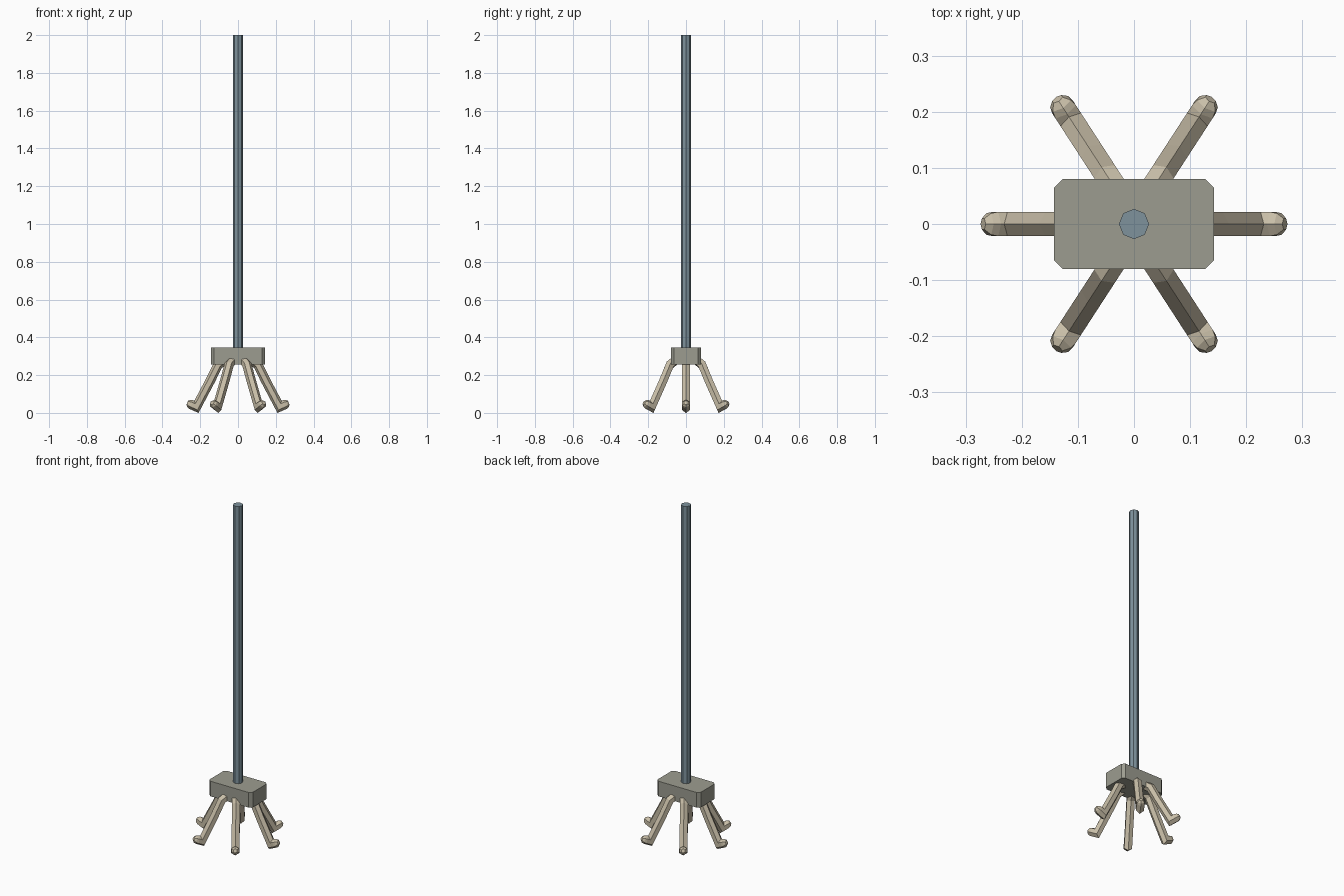
import bpy, bmesh, math
from mathutils import Vector

if "Cube" in bpy.data.objects:
    bpy.data.objects.remove(bpy.data.objects["Cube"])


def material(name, color):
    m = bpy.data.materials.new(name)
    m.diffuse_color = (*color, 1)
    m.use_nodes = True
    m.node_tree.nodes["Principled BSDF"].inputs["Base Color"].default_value = m.diffuse_color
    return m


STEEL = material("blue_grey", (0.21, 0.29, 0.335))
STONE = material("warm_grey", (0.335, 0.335, 0.28))
BONE = material("pale_tan", (0.58, 0.515, 0.39))


def make_object(name, bm, mat):
    bmesh.ops.recalc_face_normals(bm, faces=bm.faces)
    mesh = bpy.data.meshes.new(name)
    bm.to_mesh(mesh)
    bm.free()
    mesh.materials.append(mat)
    obj = bpy.data.objects.new(name, mesh)
    bpy.context.collection.objects.link(obj)
    return obj


def prism(name, outline, z0, z1, mat):
    bm = bmesh.new()
    face = bm.faces.new([bm.verts.new((x, y, z0)) for x, y in outline])
    ext = bmesh.ops.extrude_face_region(bm, geom=[face])["geom"]
    top = [v for v in ext if isinstance(v, bmesh.types.BMVert)]
    bmesh.ops.translate(bm, verts=top, vec=(0, 0, z1 - z0))
    return make_object(name, bm, mat)


# Octagonal pole
prism("pole", [(0.027 * math.cos(i * math.pi / 4), 0.027 * math.sin(i * math.pi / 4))
               for i in range(8)], 0.30, 2.0, STEEL)

# Block with chamfered vertical corners
W, D, C = 0.143, 0.08, 0.016
prism("block", [(W - C, -D), (W, -D + C), (W, D - C), (W - C, D),
                (-W + C, D), (-W, D - C), (-W, -D + C), (-W + C, -D)],
      0.255, 0.345, STONE)

# Leg centre line as (outward distance, height), with the foot turned up
PATH = [(0.06, 0.285), (0.105, 0.255), (0.147, 0.17), (0.22, 0.032), (0.247, 0.044)]
RADIUS = 0.025


def leg(name, angle, origin):
    out = Vector((math.cos(angle), math.sin(angle), 0))
    side = Vector((-out.y, out.x, 0))
    base = Vector((*origin, 0))
    pts = [Vector(p) for p in PATH]
    dirs = [(b - a).normalized() for a, b in zip(pts, pts[1:])]
    rings = []
    for i, p in enumerate(pts):
        a, b = dirs[max(i - 1, 0)], dirs[min(i, len(dirs) - 1)]
        t = (a + b).normalized()
        rings.append((p, t, RADIUS / t.dot(a), RADIUS))
    # Rounded toe
    p, t = pts[-1], dirs[-1]
    rings.append((p + t * 0.013, t, RADIUS * 0.88, RADIUS * 0.88))
    rings.append((p + t * 0.024, t, RADIUS * 0.45, RADIUS * 0.45))
    bm = bmesh.new()
    loops = []
    for p, t, ru, rs in rings:
        up = out * -t.y + Vector((0, 0, t.x))
        centre = base + out * p.x + Vector((0, 0, p.y))
        loops.append([bm.verts.new(centre + up * ru * math.cos(k * math.pi / 3)
                                   + side * rs * math.sin(k * math.pi / 3))
                      for k in range(6)])
    for a, b in zip(loops, loops[1:]):
        for k in range(6):
            j = (k + 1) % 6
            bm.faces.new((a[k], a[j], b[j], b[k]))
    bm.faces.new(loops[0])
    bm.faces.new(loops[-1])
    return make_object(name, bm, BONE)


# Six legs: one at each end, two on each long side
for sx, x_name in ((1, "right"), (-1, "left")):
    leg(f"{x_name}_leg", 0 if sx > 0 else math.pi, (0, 0))
    for sy, y_name in ((1, "back"), (-1, "front")):
        angle = math.atan2(sy * math.sin(math.radians(57)), sx * math.cos(math.radians(57)))
        leg(f"{y_name}_{x_name}_leg", angle, (-0.01 * sx, -0.003 * sy))
